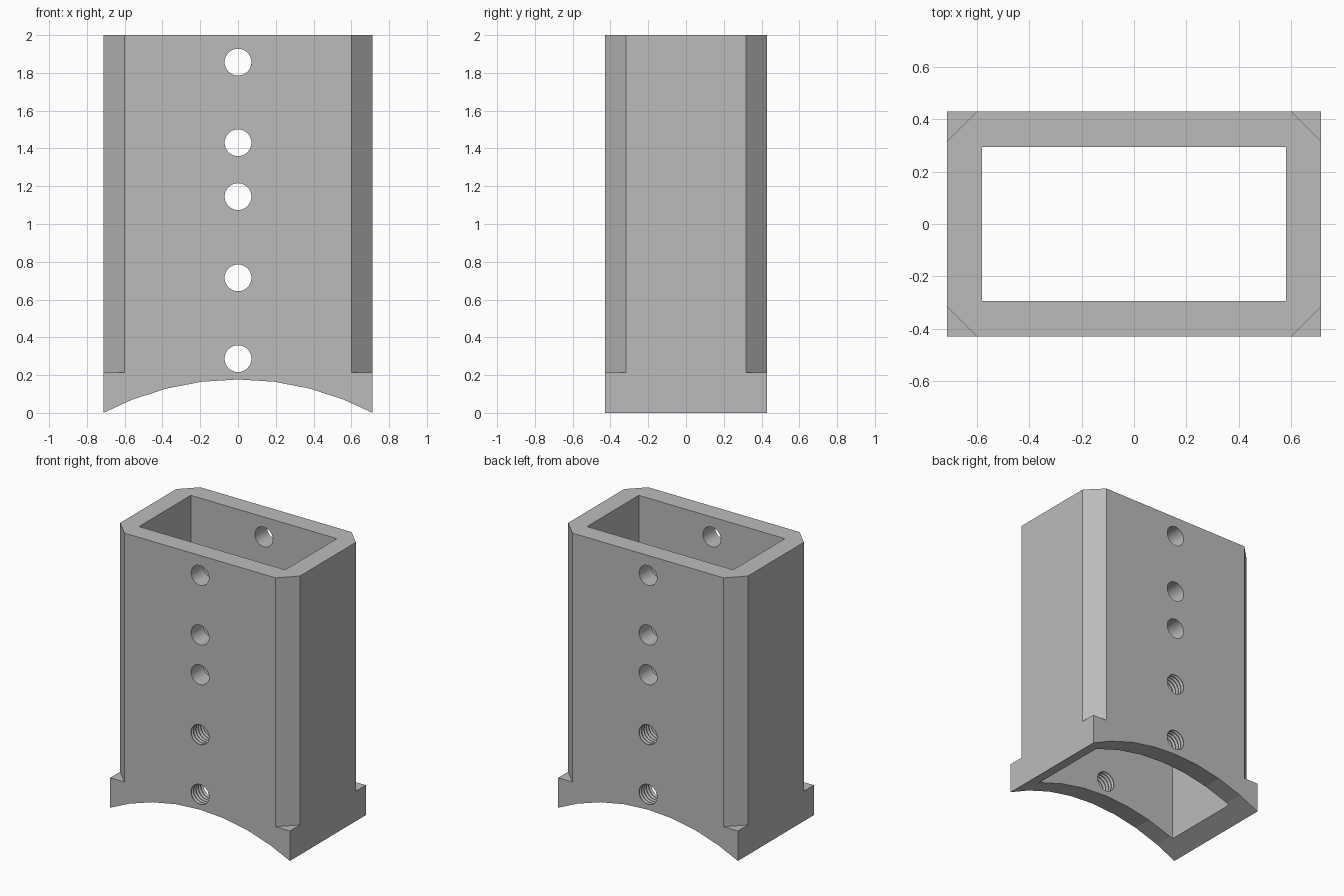
import bpy, bmesh
from math import sin, cos, pi, radians
from mathutils import Matrix

cube = bpy.data.objects.get("Cube")
if cube:
    bpy.data.objects.remove(cube, do_unlink=True)

W, D, H = 0.713, 0.43, 2.0        # outer half width, half depth, height
IW, ID = 0.58, 0.293              # inner half width, half depth
CHAMFER, LEDGE = 0.113, 0.215
ARC_R, ARC_TOP = 1.52, 0.177
HOLE_R = 0.071

metal = bpy.data.materials.new("plain grey")
metal.use_nodes = True
grey = (0.5, 0.5, 0.5, 1)
metal.diffuse_color = grey
metal.node_tree.nodes["Principled BSDF"].inputs["Base Color"].default_value = grey


def make_object(name, bm):
    bmesh.ops.recalc_face_normals(bm, faces=bm.faces)
    mesh = bpy.data.meshes.new(name)
    bm.to_mesh(mesh)
    bm.free()
    mesh.materials.append(metal)
    ob = bpy.data.objects.new(name, mesh)
    bpy.context.collection.objects.link(ob)
    return ob


def prism(name, outline, start, depth):
    """Extrude a closed 3D outline along the depth vector."""
    bm = bmesh.new()
    face = bm.faces.new([bm.verts.new((p[0] + start[0], p[1] + start[1], p[2] + start[2]))
                         for p in outline])
    new = bmesh.ops.extrude_face_region(bm, geom=[face])["geom"]
    bmesh.ops.translate(bm, vec=depth, verts=[v for v in new if isinstance(v, bmesh.types.BMVert)])
    return make_object(name, bm)


def turned(name, profile, z, sides=32):
    """Revolve (position, radius) pairs around an axis along y at height z."""
    bm = bmesh.new()
    rings = [[bm.verts.new((r * cos(2 * pi * i / sides), y, z + r * sin(2 * pi * i / sides)))
              for i in range(sides)] for y, r in profile]
    for a, b in zip(rings, rings[1:]):
        for i in range(sides):
            j = (i + 1) % sides
            bm.faces.new((a[i], a[j], b[j], b[i]))
    bm.faces.new(rings[0])
    bm.faces.new(rings[-1])
    return make_object(name, bm)


def cut(target, cutter):
    mod = target.modifiers.new("cut", "BOOLEAN")
    mod.operation = "DIFFERENCE"
    mod.solver = "EXACT"
    mod.object = cutter
    bpy.context.view_layer.objects.active = target
    bpy.ops.object.modifier_apply(modifier=mod.name)
    bpy.data.objects.remove(cutter, do_unlink=True)


# Body: front outline with the faceted arched foot
step = radians(7.2)
arch = [(ARC_R * sin(k * step), 0, ARC_TOP - ARC_R * (1 - cos(k * step))) for k in range(-3, 4)]
outline = [(-W, 0, H), (-W, 0, 0), *arch, (W, 0, 0), (W, 0, H)]
body = prism("rectangular_sleeve", outline, (0, -D, 0), (0, 2 * D, 0))

# Rectangular bore through the full height
bore = [(-IW, -ID, 0), (IW, -ID, 0), (IW, ID, 0), (-IW, ID, 0)]
cut(body, prism("bore_cutter", bore, (0, 0, -0.5), (0, 0, 3)))

# Chamfered corners that stop at a ledge above the foot
E = 0.1
for sx in (-1, 1):
    for sy in (-1, 1):
        corner = [(sx * (W + E), sy * (D - CHAMFER - E), 0), (sx * (W + E), sy * (D + E), 0),
                  (sx * (W - CHAMFER - E), sy * (D + E), 0)]
        cut(body, prism("corner_cutter", corner, (0, 0, LEDGE), (0, 0, 2)))

# Plain holes in the upper part, through both walls
for z in (1.857, 1.43, 1.145):
    cut(body, turned("hole_cutter", [(-0.6, HOLE_R), (0.6, HOLE_R)], z))

# Threaded holes in the lower part, one grooved cutter per wall
TURNS = 5
for z in (0.715, 0.287):
    for side in (-1, 1):
        pitch = (D - ID) / TURNS
        profile = [(side * (ID - 0.1), HOLE_R)]
        for k in range(TURNS):
            y = ID + k * pitch
            profile += [(side * (y + pitch * f), HOLE_R + g)
                        for f, g in ((0.1, 0), (0.5, 0.012), (0.9, 0))]
        profile.append((side * (D + 0.1), HOLE_R))
        cut(body, turned("thread_cutter", profile, z))

# Smooth hole walls, crisp edges elsewhere
bpy.ops.object.select_all(action="DESELECT")
body.select_set(True)
bpy.context.view_layer.objects.active = body
bpy.ops.object.shade_smooth_by_angle(angle=radians(20))
for p in body.data.polygons:
    if abs(p.normal.z) > 0.85 and p.center.z < ARC_TOP:
        p.use_smooth = False
